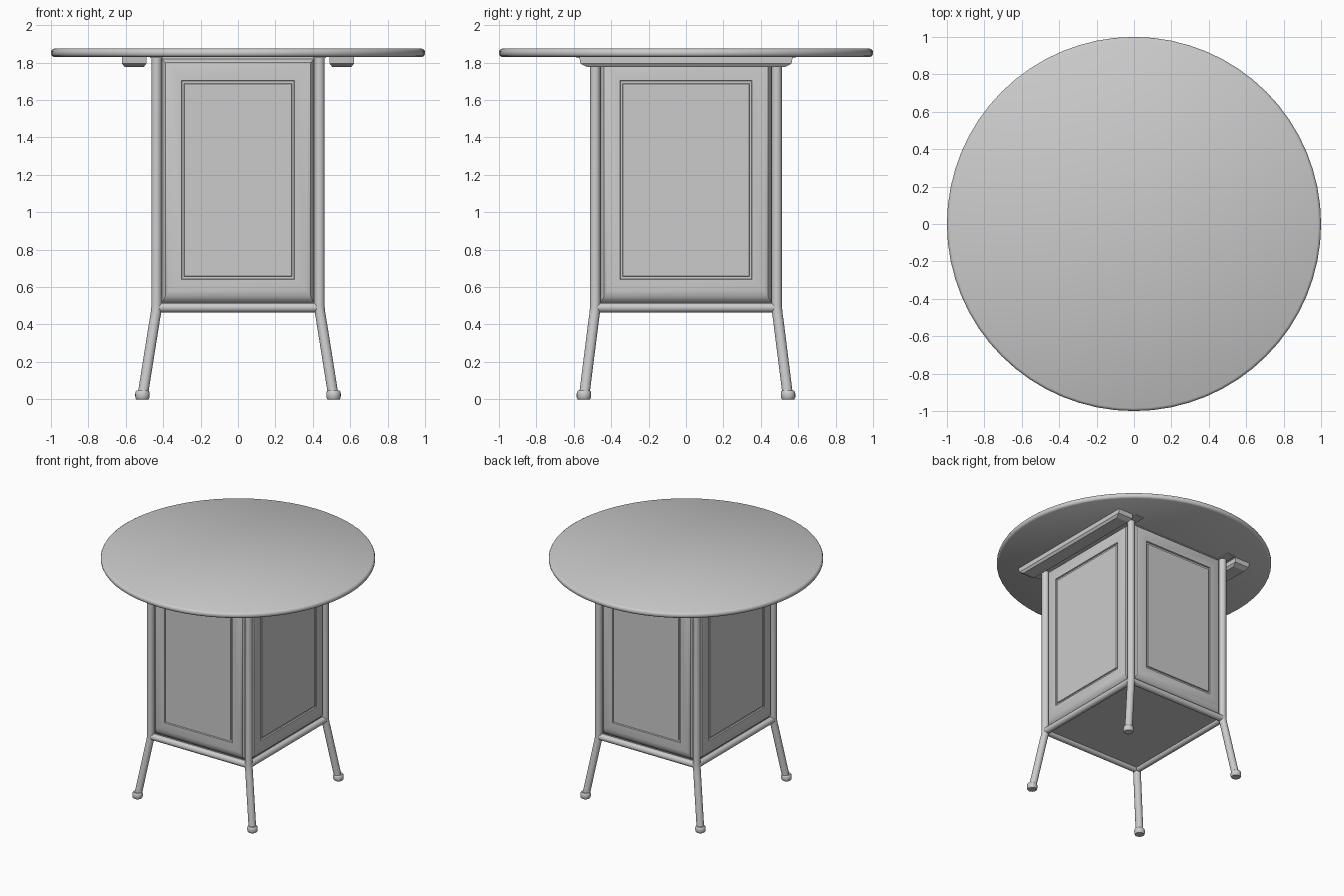
import bpy, bmesh, math
from mathutils import Matrix

if "Cube" in bpy.data.objects:
    bpy.data.objects.remove(bpy.data.objects["Cube"])

grey = bpy.data.materials.new("light_grey")
grey.diffuse_color = (0.6, 0.6, 0.6, 1)
grey.use_nodes = True
grey.node_tree.nodes["Principled BSDF"].inputs["Base Color"].default_value = grey.diffuse_color


def finish(name, bm, angle=35):
    """Turn a bmesh into a shaded object."""
    bmesh.ops.recalc_face_normals(bm, faces=bm.faces[:])
    mesh = bpy.data.meshes.new(name)
    bm.to_mesh(mesh)
    bm.free()
    mesh.materials.append(grey)
    ob = bpy.data.objects.new(name, mesh)
    bpy.context.collection.objects.link(ob)
    bpy.ops.object.select_all(action='DESELECT')
    ob.select_set(True)
    bpy.context.view_layer.objects.active = ob
    bpy.ops.object.shade_smooth_by_angle(angle=math.radians(angle))
    return ob


def loft(name, loops, matrix=Matrix(), angle=35):
    """Skin a list of equal-length point loops and cap both ends."""
    bm = bmesh.new()
    rows = [[bm.verts.new(matrix @ Matrix.Translation(p).translation) for p in lp]
            for lp in loops]
    n = len(rows[0])
    for a, b in zip(rows, rows[1:]):
        for i in range(n):
            j = (i + 1) % n
            bm.faces.new((a[i], a[j], b[j], b[i]))
    bm.faces.new(rows[0])
    bm.faces.new(rows[-1])
    return finish(name, bm, angle)


def stack(name, rings, sides=16, matrix=Matrix()):
    """Round part from stacked circles (cx, cy, z, radius)."""
    loops = []
    for cx, cy, z, r in rings:
        loops.append([(cx + r * math.cos(2 * math.pi * i / sides),
                       cy + r * math.sin(2 * math.pi * i / sides), z)
                      for i in range(sides)])
    return loft(name, loops, matrix)


def rect(hx, hy, z):
    return [(-hx, -hy, z), (hx, -hy, z), (hx, hy, z), (-hx, hy, z)]


PX, PY = 0.435, 0.485      # post centres
R = 0.028                  # post radius

# round table top with a softened rim
rim = [(0.985, 1.83), (0.995, 1.836), (1.0, 1.845), (1.0, 1.858),
       (0.995, 1.868), (0.985, 1.874)]
stack("table_top", [(0, 0, z, r) for r, z in rim], 64)

# cabinet core
loft("cabinet_body", [rect(0.42, 0.47, 0.49), rect(0.42, 0.47, 1.83)])

# posts that splay into legs, with rounded feet
for sx in (-1, 1):
    for sy in (-1, 1):
        stack("post_and_leg", [(sx * x, sy * y, z, R) for x, y, z in (
            (PX, PY, 1.83), (PX, PY, 0.50), (PX + 0.004, PY + 0.003, 0.46),
            (PX + 0.011, PY + 0.009, 0.42), (0.508, 0.543, 0.03))])
        stack("foot", [(sx * 0.511, sy * 0.546, z, r) for z, r in (
            (0, 0.033), (0.008, 0.038), (0.025, 0.039), (0.040, 0.037),
            (0.047, 0.031))])

# round rails along the bottom edges
for s in (-1, 1):
    stack("bottom_rail_long", [(0, 0, -PY, 0.025), (0, 0, PY, 0.025)], 16,
          Matrix.Translation((s * PX, 0, 0.49)) @ Matrix.Rotation(math.pi / 2, 4, 'X'))
    stack("bottom_rail_short", [(0, 0, -PX, 0.025), (0, 0, PX, 0.025)], 16,
          Matrix.Translation((0, s * PY, 0.49)) @ Matrix.Rotation(math.pi / 2, 4, 'Y'))


def panel(name, half, depth, top, turn):
    """Raised panel with sloped border and a grooved rectangle on its face."""
    steps = ((0, 0.51, top, -0.045), (0.008, 0.525, top - 0.01, -0.022),
             (0.022, 0.55, top - 0.025, -0.006), (0.04, 0.58, top - 0.045, 0),
             (0.108, 0.640, 1.705, 0), (0.111, 0.643, 1.702, -0.010),
             (0.121, 0.656, 1.689, -0.010), (0.124, 0.659, 1.686, -0.002))
    loops = []
    for inset, lo, hi, d in steps:
        w, y = half - inset, -(depth + d)
        loops.append([(-w, y, lo), (w, y, lo), (w, y, hi), (-w, y, hi)])
    loft(name, loops, Matrix.Rotation(turn, 4, 'Z'), 28)


for k in (0, 1):
    panel("end_panel", 0.41, 0.503, 1.825, k * math.pi)
    panel("side_panel", 0.46, 0.453, 1.825, math.pi / 2 + k * math.pi)

# support battens under the top, chamfered toward the bottom
for s in (-1, 1):
    loft("top_batten", [rect(0.065, 0.57, 1.832), rect(0.065, 0.565, 1.795),
                        rect(0.052, 0.53, 1.777)],
         Matrix.Translation((s * 0.555, 0, 0)), 20)
    # mounting strip between post tops and the table top
    loft("mounting_strip", [rect(0.035, 0.585, 1.832), rect(0.035, 0.585, 1.824)],
         Matrix.Translation((s * PX, 0, 0)))
